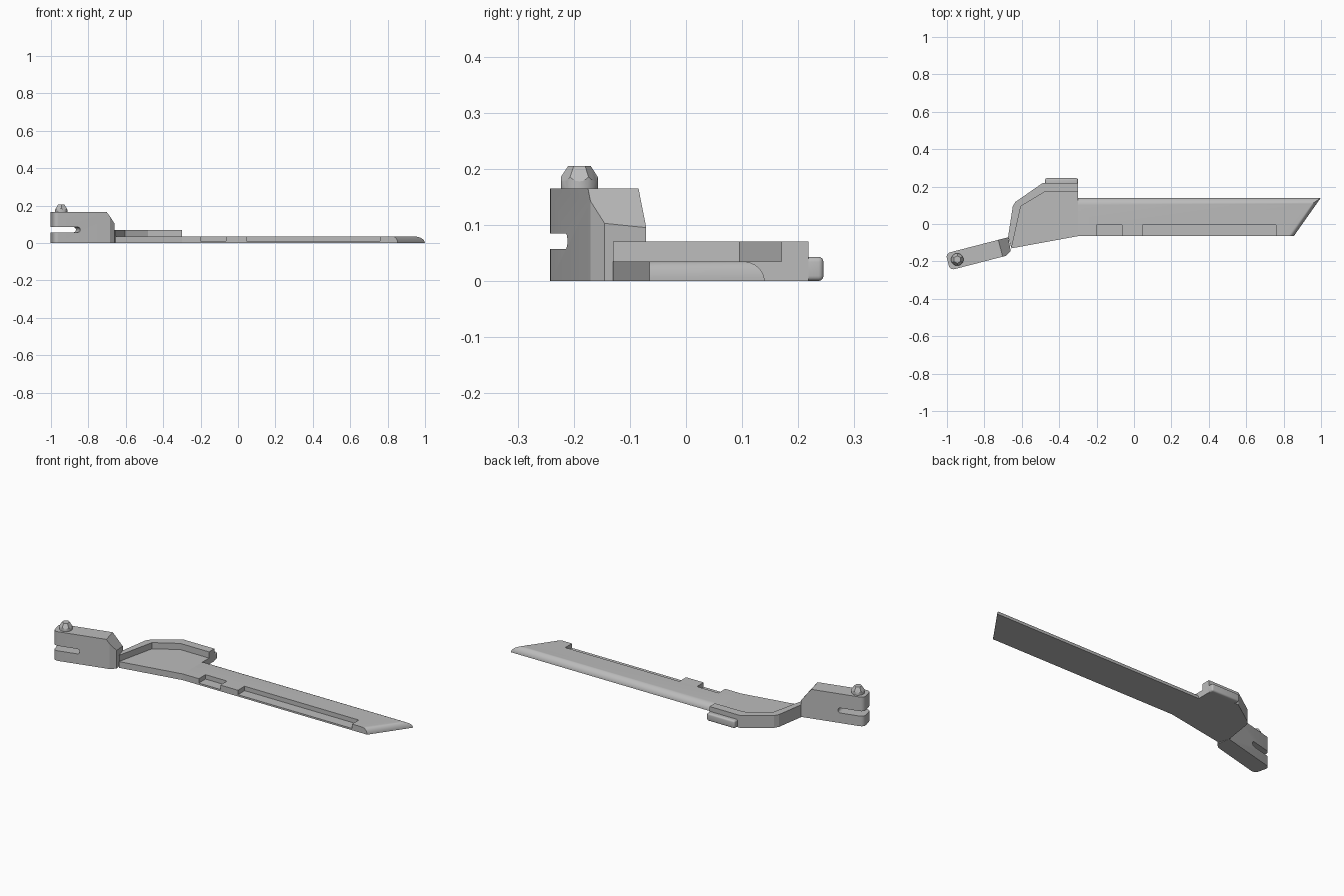
import bpy, bmesh, math
from mathutils import Matrix, Vector

if "Cube" in bpy.data.objects:
    bpy.data.objects.remove(bpy.data.objects["Cube"], do_unlink=True)

grey = bpy.data.materials.new("plain grey")
grey.use_nodes = True
colour = (0.5, 0.5, 0.5, 1)
grey.diffuse_color = colour
grey.node_tree.nodes["Principled BSDF"].inputs["Base Color"].default_value = colour


def make(name, bm):
    bmesh.ops.recalc_face_normals(bm, faces=bm.faces)
    mesh = bpy.data.meshes.new(name)
    bm.to_mesh(mesh)
    bm.free()
    mesh.materials.append(grey)
    ob = bpy.data.objects.new(name, mesh)
    bpy.context.collection.objects.link(ob)
    return ob


def loft(name, rings):
    """Closed solid through rings of equal length."""
    bm = bmesh.new()
    rows = [[bm.verts.new(p) for p in ring] for ring in rings]
    n = len(rows[0])
    for a, b in zip(rows, rows[1:]):
        for i in range(n):
            j = (i + 1) % n
            bm.faces.new((a[i], a[j], b[j], b[i]))
    bm.faces.new(rows[0])
    bm.faces.new(rows[-1])
    return make(name, bm)


def prism(name, outline, z0, z1):
    return loft(name, [[(x, y, z) for x, y in outline] for z in (z0, z1)])


def box(name, x0, x1, y0, y1, z0, z1):
    return prism(name, [(x0, y0), (x1, y0), (x1, y1), (x0, y1)], z0, z1)


def modify(ob, kind, **settings):
    """Add a modifier and bake its result."""
    mod = ob.modifiers.new(kind, kind)
    for key, value in settings.items():
        setattr(mod, key, value)
    bpy.context.view_layer.update()
    graph = bpy.context.evaluated_depsgraph_get()
    mesh = bpy.data.meshes.new_from_object(ob.evaluated_get(graph))
    ob.modifiers.clear()
    ob.data = mesh


def combine(ob, cutter, operation="DIFFERENCE"):
    modify(ob, "BOOLEAN", object=cutter, operation=operation, solver="EXACT")
    bpy.data.objects.remove(cutter, do_unlink=True)


def arc(cx, cy, r, start, end, steps=6):
    angles = [math.radians(start + (end - start) * i / steps) for i in range(steps + 1)]
    return [(cx + r * math.cos(a), cy + r * math.sin(a)) for a in angles]


# Long blade, rounded along the back edge and the slanted tip
THICK, FRONT, ROOT = 0.035, -0.065, -0.3
rings = []
for i in range(9):
    a = math.pi / 2 * i / 8
    z, inset = THICK * math.sin(a), 1 - math.cos(a)
    back = 0.14 - 0.04 * inset

    def tip(y):
        return 0.9 + 0.705 * y - 0.03 * inset

    rings.append([(ROOT, FRONT, z), (tip(FRONT), FRONT, z), (tip(back), back, z), (ROOT, back, z)])
blade = loft("blade", rings)

# Two shallow recesses in the front edge
for x0, x1 in ((-0.2, -0.065), (0.045, 0.76)):
    combine(blade, box("recess_cutter", x0, x1, -0.2, -0.005, 0.01, 0.1))

# Wide base plate with the raised wall around its outer side
outer = [(-0.655, -0.13), (-0.673, -0.068), (-0.648, 0.095), (-0.634, 0.118),
         (-0.49, 0.218), (ROOT, 0.218)]
inner = [(ROOT, 0.17), (-0.48, 0.17), (-0.605, 0.095)]
base_plate = prism("base_plate", outer + [(ROOT, FRONT)], 0, THICK)
raised_wall = prism("raised_wall", outer + inner, THICK, 0.07)

# Rounded lip on the back of the wall
back_lip = box("back_lip", -0.475, ROOT, 0.2, 0.245, 0, 0.043)
modify(back_lip, "BEVEL", width=0.009, segments=4)

# Hinge arm, made along local x and turned into place
END = 0.294
outline = [(END, 0.047)] + arc(-0.027, 0.022, 0.025, 90, 180) \
    + arc(-0.027, -0.021, 0.025, 180, 270) + [(0.257, -0.046), (0.288, -0.028)]
hinge_arm = prism("hinge_arm", outline, 0, 0.165)


def side_prism(name, profile):
    return loft(name, [[(x, y, z) for x, z in profile] for y in (-0.1, 0.1)])


combine(hinge_arm, side_prism("slope_cutter", [(0.239, 0.165), (END, 0.095), (0.4, 0.095),
                                               (0.4, 0.3), (0.239, 0.3)]))
combine(hinge_arm, side_prism("slot_cutter", [(-0.2, 0.057)] + arc(0.079, 0.071, 0.014, -90, 90, 10)
                              + [(-0.2, 0.085)]))
PIN = Vector((-0.945, -0.19, 0))
hinge_arm.data.transform(Matrix.Translation(PIN) @ Matrix.Rotation(math.radians(14.5), 4, "Z"))


# Round pin with six slanted facets on top
def ring(r, z, sides):
    turns = [2 * math.pi * i / sides for i in range(sides)]
    return [(PIN.x + r * math.sin(t), PIN.y + r * math.cos(t), z) for t in turns]


pivot_pin = loft("pivot_pin", [ring(0.033, z, 32) for z in (0.165, 0.23)])
facets = loft("facet_shape", [ring(0.06, 0.13, 6), ring(0.039, 0.176, 6), ring(0.02, 0.205, 6)])
combine(pivot_pin, facets, "INTERSECT")

# Smooth the rounded parts, keeping hard edges
bpy.ops.object.select_all(action="DESELECT")
for ob in (blade, back_lip, hinge_arm, pivot_pin):
    ob.select_set(True)
    bpy.context.view_layer.objects.active = ob
bpy.ops.object.shade_smooth_by_angle(angle=math.radians(30))
